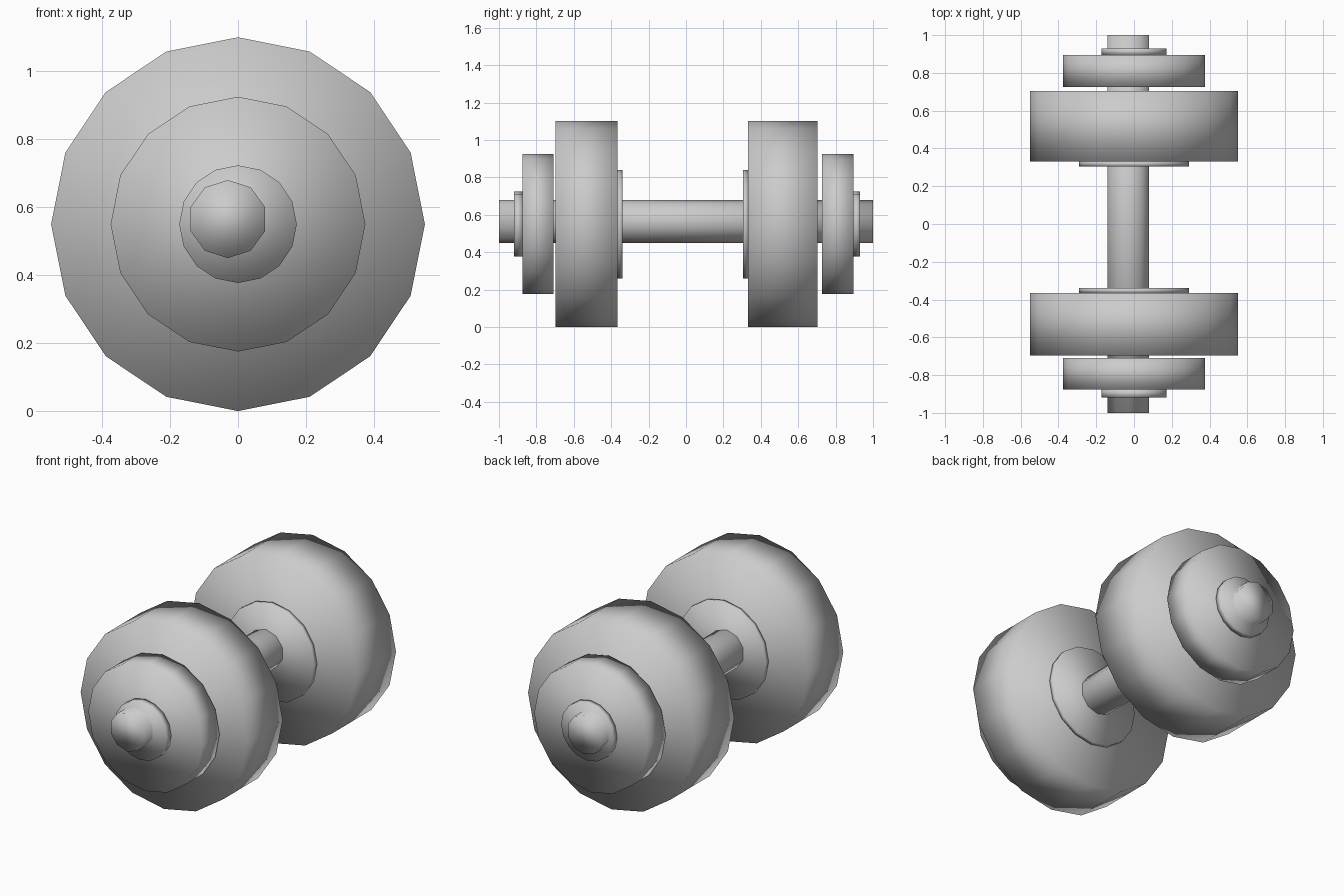
import bpy
import math

if "Cube" in bpy.data.objects:
    bpy.data.objects.remove(bpy.data.objects["Cube"])


def disc(name, radius, y0, y1, x=0.0, z=0.55, sides=16):
    """Smooth-shaded cylinder along y with one corner pointing straight up."""
    bpy.ops.mesh.primitive_cylinder_add(
        vertices=sides, radius=radius, depth=y1 - y0,
        location=(x, (y0 + y1) / 2, z), rotation=(math.pi / 2, 0, 0))
    obj = bpy.context.object
    obj.name = name
    # put a corner at the top whichever way the primitive starts
    if max(v.co.y for v in obj.data.vertices) < radius * 0.999:
        obj.rotation_euler.rotate_axis('Z', math.pi / sides)
    bpy.ops.object.shade_smooth()
    return obj


# slightly off-centre ten-sided bar
disc("bar", 0.115, -1.0, 1.0, x=-0.03, z=0.565, sides=10)

# front weights
disc("front_hub", 0.29, -0.365, -0.34)
disc("front_large_plate", 0.55, -0.697, -0.365)
disc("front_small_plate", 0.375, -0.875, -0.709)
disc("front_collar", 0.173, -0.919, -0.875)

# back weights, a little thicker than the front ones
disc("back_hub", 0.29, 0.305, 0.331)
disc("back_large_plate", 0.55, 0.331, 0.703)
disc("back_small_plate", 0.375, 0.726, 0.895)
disc("back_collar", 0.173, 0.895, 0.93)
